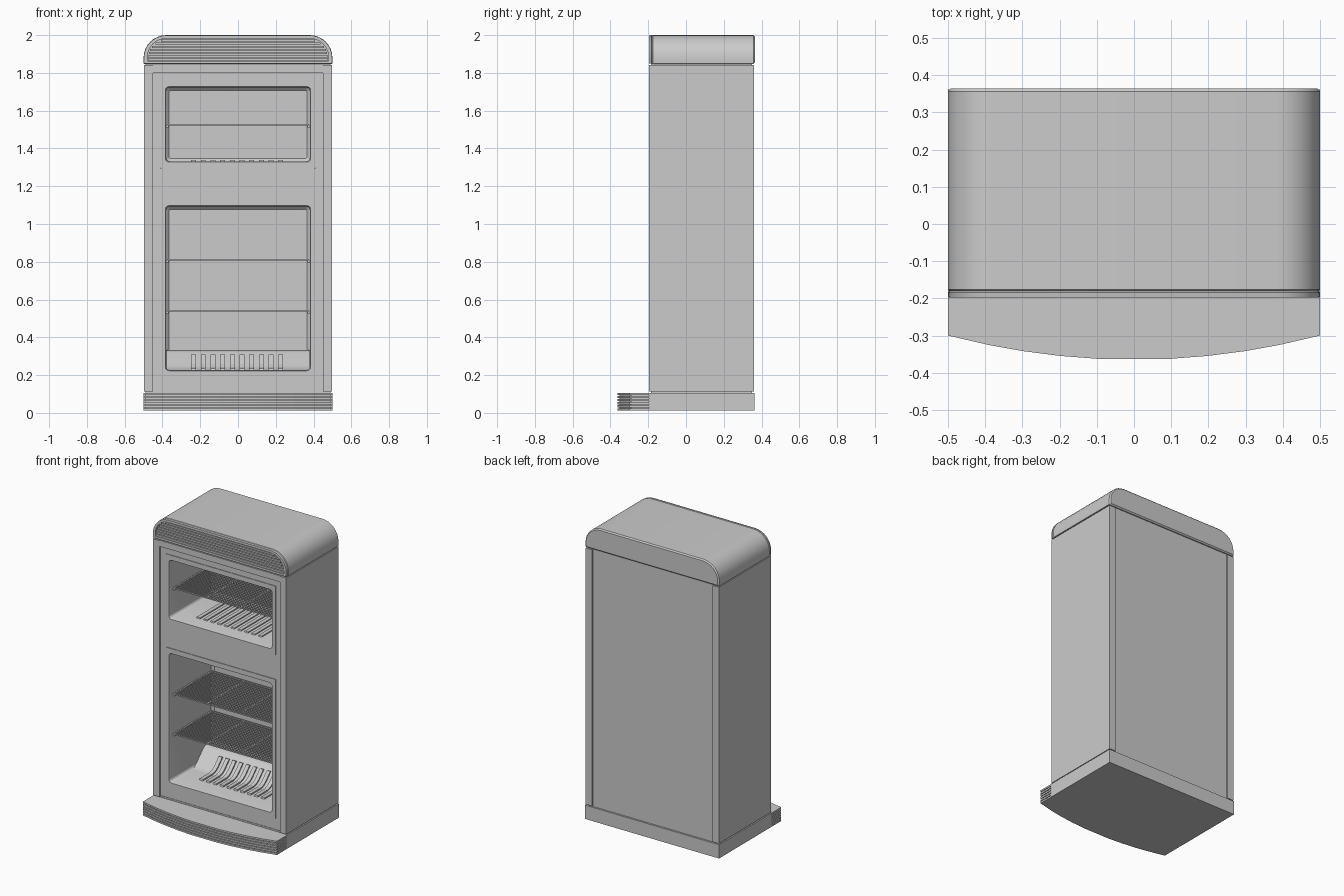
import bpy, bmesh, math
from mathutils import Vector

old = bpy.data.objects.get("Cube")
if old:
    bpy.data.objects.remove(old, do_unlink=True)

grey = bpy.data.materials.new("plain grey")
grey.use_nodes = True
grey.diffuse_color = (0.6, 0.6, 0.6, 1)
grey.node_tree.nodes["Principled BSDF"].inputs["Base Color"].default_value = (0.6, 0.6, 0.6, 1)


def finish(name, bm, smooth=False):
    mesh = bpy.data.meshes.new(name)
    bm.to_mesh(mesh)
    bm.free()
    mesh.materials.append(grey)
    ob = bpy.data.objects.new(name, mesh)
    bpy.context.collection.objects.link(ob)
    if smooth:
        bpy.ops.object.select_all(action='DESELECT')
        ob.select_set(True)
        bpy.context.view_layer.objects.active = ob
        bpy.ops.object.shade_smooth_by_angle(angle=math.radians(35))
    return ob


def add_box(bm, x0, x1, y0, y1, z0, z1):
    verts = bmesh.ops.create_cube(bm, size=1)["verts"]
    for v in verts:
        v.co = Vector((x0 + (v.co.x + .5) * (x1 - x0),
                       y0 + (v.co.y + .5) * (y1 - y0),
                       z0 + (v.co.z + .5) * (z1 - z0)))


def boxes(name, *dims):
    bm = bmesh.new()
    for d in dims:
        add_box(bm, *d)
    return finish(name, bm)


def add_prism(bm, pts, offset):
    """Extrude a flat outline of 3D points by a vector."""
    face = bm.faces.new([bm.verts.new(p) for p in pts])
    ext = bmesh.ops.extrude_face_region(bm, geom=[face], use_keep_orig=True)["geom"]
    bmesh.ops.translate(bm, vec=offset, verts=[g for g in ext if isinstance(g, bmesh.types.BMVert)])
    bmesh.ops.recalc_face_normals(bm, faces=bm.faces[:])


def arch(w, z0, z1, r_low, r_top, y, n=8):
    """Rounded rectangle in the xz plane, counterclockwise from the front."""
    pts = []
    corners = ((w, z0, r_low, -1, 1), (w, z1, r_top, 0, 1), (-w, z1, r_top, 1, 1), (-w, z0, r_low, 2, 1))
    for x, z, r, quarter, _ in corners:
        cx = x - math.copysign(r, x)
        cz = z + r if z == z0 else z - r
        for i in range(n + 1):
            a = (quarter + i / n) * math.pi / 2
            pts.append((cx + r * math.cos(a), y, cz + r * math.sin(a)))
    return pts


def loft(name, loops, cap_start=False):
    bm = bmesh.new()
    rings = [[bm.verts.new(p) for p in loop] for loop in loops]
    for a, b in zip(rings, rings[1:]):
        for i in range(len(a)):
            j = (i + 1) % len(a)
            bm.faces.new((a[i], a[j], b[j], b[i]))
    bm.faces.new(rings[-1])
    if cap_start:
        bm.faces.new(rings[0][::-1])
    return finish(name, bm, smooth=True)


# Cabinet shell: side walls, recessed back, joints above and below
FRONT, BACK, PANEL = -0.197, 0.36, -0.182
for side, s in (("left", 1), ("right", -1)):
    x0, x1 = sorted((s * .45, s * .498))
    boxes(side + "_wall", (x0, x1, FRONT, BACK, .112, 1.842))
boxes("back_panel", (-.45, .45, .32, .35, .1, 1.85))
boxes("joint_boards", (-.49, .49, -.185, .35, 1.835, 1.856), (-.49, .49, -.185, .35, .1, .116))
boxes("top_beam", (-.45, .45, -.192, -.15, 1.8, 1.842))

# Front panel rails around the two openings
boxes("front_panel",
      (-.45, -.41, PANEL, -.15, .11, 1.8), (.41, .45, PANEL, -.15, .11, 1.8),
      (-.41, .41, PANEL, -.15, .11, .19), (-.41, .41, PANEL, -.15, 1.13, 1.295),
      (-.41, .41, PANEL, -.15, 1.76, 1.8))


# Hollow compartments with a raised flange
def liner(name, z0, z1):
    m = .033
    loft(name, [
        arch(.41, z0, z1, .003, .003, PANEL + .01),
        arch(.41, z0, z1, .003, .003, PANEL - .004),
        arch(.385, z0 + m, z1 - m, .02, .02, PANEL - .004),
        arch(.38, z0 + m + .004, z1 - m - .004, .02, .02, PANEL + .008),
        arch(.38, z0 + m + .004, z1 - m - .004, .02, .02, .255),
        arch(.365, z0 + m + .019, z1 - m - .019, .01, .01, .27)])


liner("upper_liner", 1.295, 1.76)
liner("lower_liner", .19, 1.13)


# Wire shelves with side brackets
def shelf(name, z):
    y0, y1, w, t = -.15, .25, .372, .004
    bm = bmesh.new()
    for y in (y0, y1):
        add_box(bm, -w, w, y - t, y + t, z - t, z + t)
    for x in (-w, -w / 3, w / 3, w):
        add_box(bm, x - t, x + t, y0, y1, z - t, z + t)
    count = 20
    for i in range(1, count):
        y = y0 + (y1 - y0) * i / count
        add_box(bm, -w, w, y - .003, y + .003, z - .002, z + .004)
    for s in (-1, 1):
        for y in (y0, y1 - .02):
            add_box(bm, s * .375 - .008, s * .375 + .008, y, y + .02, z - .014, z - t)
    finish(name, bm)


shelf("upper_shelf", 1.525)
shelf("lower_shelf_high", .81)
shelf("lower_shelf_low", .54)

# Sloping step at the back of the lower compartment
bm = bmesh.new()
step = [(.05, .222), (.05, .227), (.08, .235), (.105, .252), (.17, .318), (.19, .33), (.269, .333), (.269, .222)]
add_prism(bm, [(-.379, y, z) for y, z in step], (.758, 0, 0))
finish("sloping_step", bm, smooth=True)

# Raised ribs on the compartment floors
paths = {
    "upper_floor_ribs": [(-.09, 1.328), (-.085, 1.339), (.175, 1.339), (.18, 1.328)],
    "lower_floor_ribs": [(-.06, .224), (-.055, .236), (.05, .236), (.077, .244), (.1, .26),
                         (.148, .309), (.16, .305), (.1, .24), (.05, .224)]}
for name, path in paths.items():
    bm = bmesh.new()
    for i in range(10):
        x = -.235 + i * .0512
        add_prism(bm, [(x - .013, y, z) for y, z in path], (.026, 0, 0))
    finish(name, bm)

# Rounded crown with a recessed ribbed front
loft("crown", [
    arch(.492, 1.856, 1.992, .003, .11, .365),
    arch(.5, 1.848, 2, .003, .12, .357),
    arch(.5, 1.848, 2, .003, .12, -.176),
    arch(.495, 1.852, 1.995, .003, .115, -.18),
    arch(.5, 1.848, 2, .003, .12, -.184),
    arch(.498, 1.85, 1.998, .003, .118, -.197),
    arch(.48, 1.864, 1.982, .003, .1, -.197),
    arch(.48, 1.864, 1.982, .003, .1, -.183)], cap_start=True)
bm = bmesh.new()
ribs = 7
pitch = .118 / ribs
for i in range(ribs):
    z = 1.864 + i * pitch
    high = z + pitch * .72
    rise = max(0, high - 1.882)
    w = .38 + math.sqrt(max(0, .1 ** 2 - rise ** 2)) - .004
    add_box(bm, -w, w, -.194, -.18, z + .001, high)
finish("crown_ribs", bm)

# Base block and bowed, ribbed plinth
BOTTOM, TOP = .013, .106
boxes("base", (-.5, .5, FRONT, .362, BOTTOM, TOP))


def bow(inset):
    xs = [-.5, -.39, -.3, -.2, -.1, .1, .2, .3, .39, .5]
    front = [(x * (1 - 2 * inset), -.365 + .065 * (x / .5) ** 2 + inset) for x in xs]
    return front + [(.5 - inset, FRONT), (-.5 + inset, FRONT)]


bm = bmesh.new()
add_prism(bm, [(x, y, BOTTOM + .003) for x, y in bow(.01)], (0, 0, TOP - BOTTOM - .006))
slabs = 6
pitch = (TOP - BOTTOM + .005) / slabs
for i in range(slabs):
    add_prism(bm, [(x, y, BOTTOM + i * pitch) for x, y in bow(0)], (0, 0, pitch - .005))
finish("plinth", bm)
